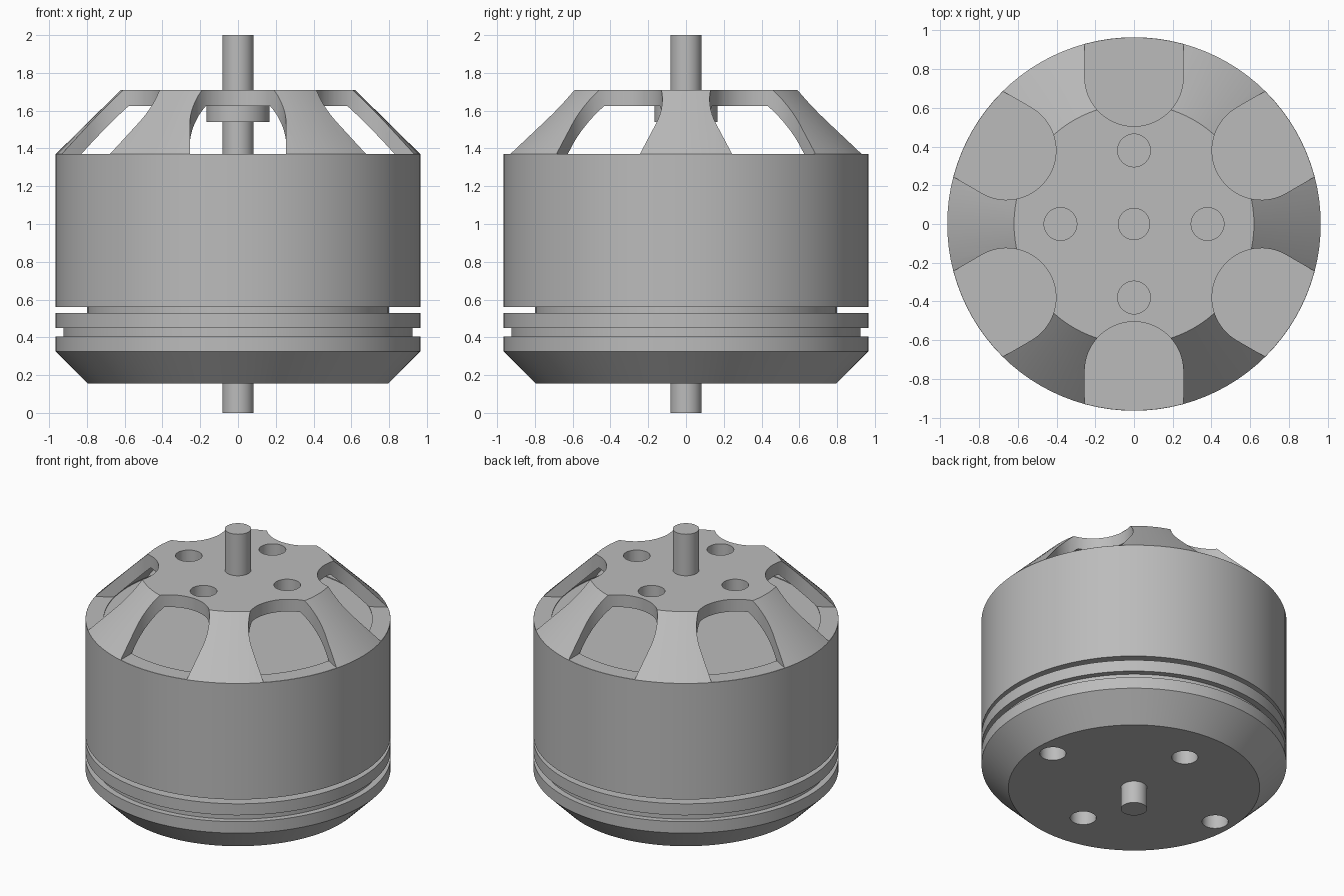
import bpy, bmesh
from math import cos, sin, pi, radians

if "Cube" in bpy.data.objects:
    bpy.data.objects.remove(bpy.data.objects["Cube"])

SEGMENTS = 96

metal = bpy.data.materials.new("grey metal")
metal.use_nodes = True
colour = (0.5, 0.5, 0.5, 1)
metal.diffuse_color = colour
metal.node_tree.nodes["Principled BSDF"].inputs["Base Color"].default_value = colour


def finish(name, bm):
    bmesh.ops.recalc_face_normals(bm, faces=bm.faces)
    mesh = bpy.data.meshes.new(name)
    bm.to_mesh(mesh)
    bm.free()
    mesh.materials.append(metal)
    obj = bpy.data.objects.new(name, mesh)
    bpy.context.collection.objects.link(obj)
    return obj


def select(obj):
    bpy.ops.object.select_all(action='DESELECT')
    obj.select_set(True)
    bpy.context.view_layer.objects.active = obj


def lathe(name, profile):
    """Spin an (r, z) outline about the z axis; points on the axis become poles."""
    bm = bmesh.new()
    rings = []
    for r, z in profile:
        if r == 0:
            rings.append([bm.verts.new((0, 0, z))] * SEGMENTS)
        else:
            angles = [2 * pi * i / SEGMENTS for i in range(SEGMENTS)]
            rings.append([bm.verts.new((r * cos(a), r * sin(a), z)) for a in angles])
    for a, b in zip(rings, rings[1:] + rings[:1]):
        for i in range(SEGMENTS):
            j = (i + 1) % SEGMENTS
            corners = list(dict.fromkeys((a[i], a[j], b[j], b[i])))
            if len(corners) > 2:
                bm.faces.new(corners)
    return finish(name, bm)


def prism(bm, outline, z0, z1):
    """Add an upright prism over a flat outline."""
    face = bm.faces.new([bm.verts.new((x, y, z0)) for x, y in outline])
    result = bmesh.ops.extrude_face_region(bm, geom=[face])
    verts = [v for v in result["geom"] if isinstance(v, bmesh.types.BMVert)]
    bmesh.ops.translate(bm, verts=verts, vec=(0, 0, z1 - z0))


def circle(x, y, r, n=32):
    return [(x + r * cos(2 * pi * i / n), y + r * sin(2 * pi * i / n)) for i in range(n)]


def slot(angle, centre, r, end, n=32):
    """Radial slot outline: round inner end, straight sides, open outwards."""
    pts = [(centre + r * cos(a), r * sin(a))
           for a in (pi / 2 + pi * i / n for i in range(n + 1))]
    pts += [(end, -r), (end, r)]
    c, s = cos(angle), sin(angle)
    return [(x * c - y * s, x * s + y * c) for x, y in pts]


def cut(obj, outlines, z0, z1):
    bm = bmesh.new()
    for outline in outlines:
        prism(bm, outline, z0, z1)
    cutter = finish("cutter", bm)
    cutter.hide_render = True
    mod = obj.modifiers.new("cut", 'BOOLEAN')
    mod.operation = 'DIFFERENCE'
    mod.solver = 'EXACT'
    mod.object = cutter
    select(obj)
    bpy.ops.object.modifier_apply(modifier=mod.name)
    bpy.data.objects.remove(cutter)


# Rotating bell: can wall, sloped shoulder and top plate
bell = lathe("bell", [(0.965, 0.56), (0.965, 1.37), (0.62, 1.71), (0, 1.71),
                      (0, 1.625), (0.595, 1.625), (0.85, 1.37), (0.85, 0.56)])
cut(bell, [slot(radians(30 + 60 * k), 0.76, 0.255, 1.2) for k in range(6)], 1.371, 1.9)
cut(bell, [circle(0.38 * x, 0.38 * y, 0.085)
           for x, y in ((1, 0), (0, 1), (-1, 0), (0, -1))], 1.6, 1.8)

# Core inside the bell, with a narrower neck at the gap
core = lathe("core", [(0, 0.5), (0.8, 0.5), (0.8, 0.58), (0.852, 0.58),
                      (0.852, 1.365), (0, 1.365)])

# Fixed base with a groove and a chamfered underside
base = lathe("base", [(0, 0.155), (0.795, 0.155), (0.965, 0.325), (0.965, 0.405),
                      (0.925, 0.405), (0.925, 0.45), (0.965, 0.45), (0.965, 0.53),
                      (0, 0.53)])
cut(base, [circle(x, y, 0.083)
           for x, y in ((0.67, 0), (-0.67, 0), (0, 0.5), (0, -0.5))], 0.1, 0.32)

# Shaft and its collar under the top plate
shaft = lathe("shaft", [(0, 0), (0.083, 0), (0.083, 2), (0, 2)])
collar = lathe("collar", [(0, 1.54), (0.167, 1.54), (0.167, 1.63), (0, 1.63)])

for obj in (bell, core, base, shaft, collar):
    select(obj)
    bpy.ops.object.shade_smooth_by_angle(angle=radians(30))
